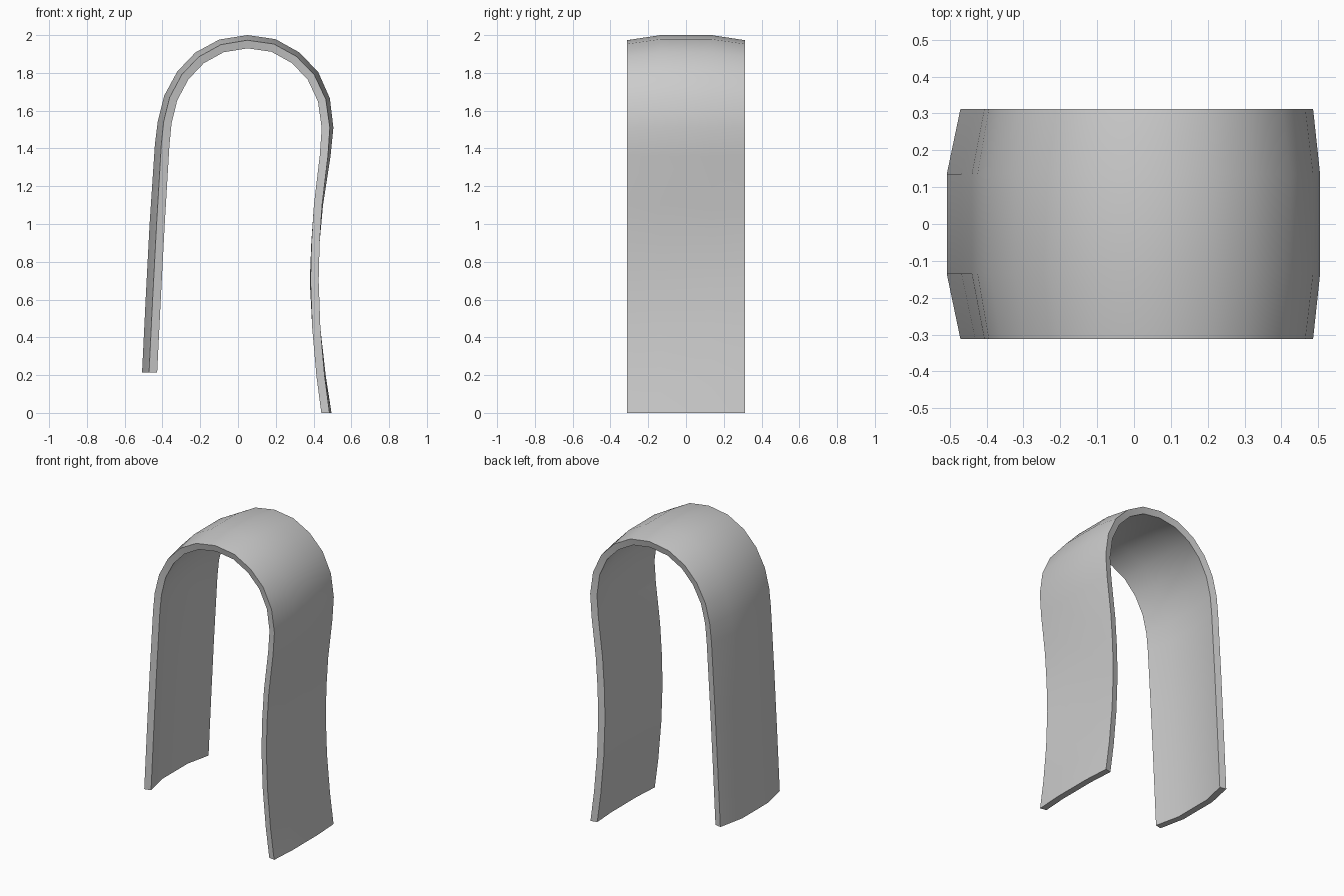
import bpy, bmesh, math
from mathutils import Vector

if "Cube" in bpy.data.objects:
    bpy.data.objects.remove(bpy.data.objects["Cube"])

# Edge path of the outer face: x, z, outward crown at the middle of the band
PATH = [
    (-.471, .215, .037), (-.452, .6, .037), (-.431, 1.0, .037),
    (-.406, 1.42, .034), (-.394, 1.54, .031), (-.362, 1.67, .03), (-.298, 1.79, .029),
    (-.208, 1.885, .029), (-.09, 1.95, .028), (.05, 1.973, .027),
    (.19, 1.953, .027), (.31, 1.887, .026), (.404, 1.79, .025),
    (.465, 1.66, .022), (.486, 1.51, .019), (.476, 1.36, .014),
    (.445, 1.1, .005), (.432, .9, -.001), (.427, .7, -.004),
    (.436, .45, .0), (.458, .2, .006), (.484, 0, .011)]
THICK = .043
HALF, FLAT = .312, .135

pts = [Vector((x, z)) for x, z, _ in PATH]
bm = bmesh.new()
rings = []
last = len(pts) - 1
for i, (x, z, crown) in enumerate(PATH):
    t = pts[min(i + 1, last)] - pts[max(i - 1, 0)]
    n = Vector((-t.y, t.x)).normalized()
    if i in (0, last):              # level cuts at both feet
        n = Vector((math.copysign(1, n.x), 0))
    ring = []
    for depth, side in ((0, 1), (THICK, -1)):
        edge = HALF if depth == 0 else HALF - .01
        for y in (-edge, -FLAT, FLAT, edge):
            c = crown if abs(y) == FLAT else 0
            p = pts[i] + n * (c - depth)
            ring.append((p.x, y * side, p.y))
    rings.append([bm.verts.new(p) for p in ring])

# Skin the band and close its ends
for a, b in zip(rings, rings[1:]):
    for k in range(8):
        m = (k + 1) % 8
        bm.faces.new((a[k], a[m], b[m], b[k]))
for r in (rings[0], rings[-1]):
    for k in range(3):
        bm.faces.new((r[k], r[k + 1], r[6 - k], r[7 - k]))
bmesh.ops.recalc_face_normals(bm, faces=bm.faces)

mesh = bpy.data.meshes.new("bent_band")
bm.to_mesh(mesh)
bm.free()
band = bpy.data.objects.new("bent_band", mesh)
bpy.context.collection.objects.link(band)
bpy.context.view_layer.objects.active = band
band.select_set(True)
bpy.ops.object.shade_smooth_by_angle(angle=math.radians(35))
